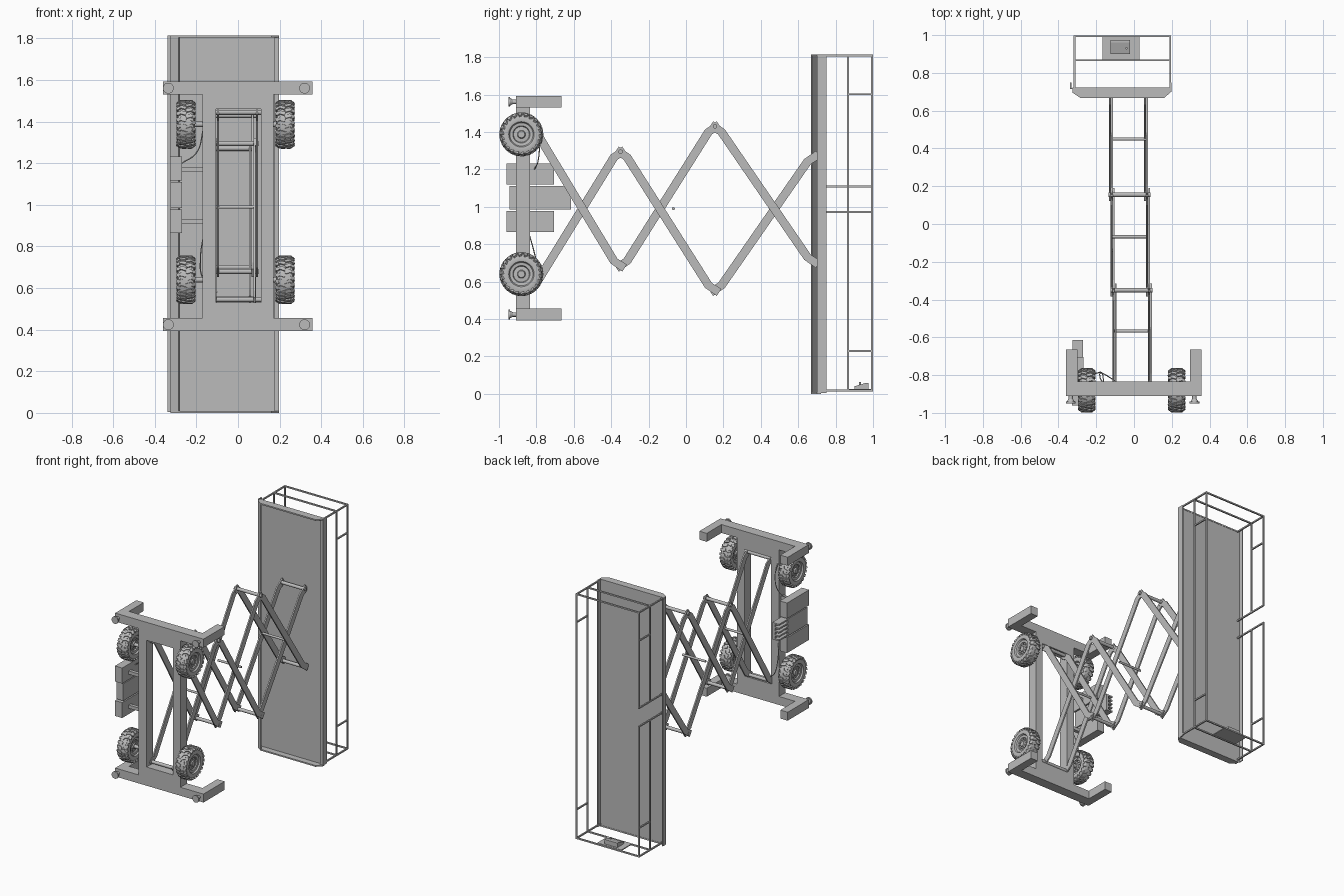
import bpy, bmesh, math
from mathutils import Vector, Matrix

if "Cube" in bpy.data.objects:
    bpy.data.objects.remove(bpy.data.objects["Cube"])

grey = bpy.data.materials.new("machine grey")
grey.use_nodes = True
grey.diffuse_color = (0.5, 0.5, 0.5, 1)
grey.node_tree.nodes["Principled BSDF"].inputs["Base Color"].default_value = (0.5, 0.5, 0.5, 1)


def finish(name, bm, smooth=False):
    bmesh.ops.recalc_face_normals(bm, faces=bm.faces)
    mesh = bpy.data.meshes.new(name)
    bm.to_mesh(mesh)
    bm.free()
    mesh.materials.append(grey)
    ob = bpy.data.objects.new(name, mesh)
    bpy.context.scene.collection.objects.link(ob)
    if smooth:
        bpy.ops.object.select_all(action="DESELECT")
        ob.select_set(True)
        bpy.context.view_layer.objects.active = ob
        bpy.ops.object.shade_smooth_by_angle(angle=math.radians(35))
    return ob


def add_box(bm, x, y, z):
    """Box from (low, high) pairs."""
    size = Matrix.Diagonal((x[1] - x[0], y[1] - y[0], z[1] - z[0], 1))
    mid = Matrix.Translation((sum(x) / 2, sum(y) / 2, sum(z) / 2))
    bmesh.ops.create_cube(bm, size=1, matrix=mid @ size)


def add_rod(bm, a, b, r, r2=None, sides=12):
    a, b = Vector(a), Vector(b)
    turn = (b - a).to_track_quat("Z", "Y").to_matrix().to_4x4()
    bmesh.ops.create_cone(bm, cap_ends=True, segments=sides, radius1=r,
                          radius2=r if r2 is None else r2, depth=(b - a).length,
                          matrix=Matrix.Translation((a + b) / 2) @ turn)


def add_prism(bm, outline, offset):
    """Flat outline pushed along an offset vector."""
    face = bm.faces.new([bm.verts.new(p) for p in outline])
    new = bmesh.ops.extrude_face_region(bm, geom=[face])["geom"]
    bmesh.ops.translate(bm, vec=offset, verts=[v for v in new if isinstance(v, bmesh.types.BMVert)])


def box(name, *spans):
    bm = bmesh.new()
    add_box(bm, *spans)
    return finish(name, bm)


# Chassis frame with its long opening
bm = bmesh.new()
CHASSIS_Y = (-0.91, -0.835)
for x in ((-0.17, -0.105), (0.11, 0.17)):
    add_box(bm, x, CHASSIS_Y, (0.455, 1.53))
for z in ((0.455, 0.53), (1.46, 1.53)):
    add_box(bm, (-0.105, 0.11), CHASSIS_Y, z)
finish("chassis_frame", bm)

# Outrigger beams, arms and screw feet at both ends
for end, z in (("lower", (0.393, 0.455)), ("upper", (1.53, 1.592))):
    bm = bmesh.new()
    add_box(bm, (-0.36, 0.357), CHASSIS_Y, z)
    for x in ((-0.36, -0.3), (0.297, 0.357)):
        add_box(bm, x, (-0.835, -0.665), z)
    finish(end + "_outrigger", bm)
    bm = bmesh.new()
    for x in (-0.335, 0.32):
        zc = sum(z) / 2
        add_rod(bm, (x, -0.95, zc), (x, -0.94, zc), 0.026, sides=20)
        add_rod(bm, (x, -0.94, zc), (x, -0.92, zc), 0.02, 0.009)
        add_rod(bm, (x, -0.93, zc), (x, -0.9, zc), 0.012)
    finish(end + "_feet", bm, True)

# Wheels: lathed tyre and rim, with staggered tread lugs
RADIUS, HALF = 0.111, 0.043
PROFILE = [(0.030, 0), (0.030, 0.018), (0.022, 0.022), (0.020, 0.042), (0.028, 0.046),
           (0.030, 0.062), (0.040, 0.068), (0.043, 0.085), (0.036, 0.105), (0.025, RADIUS)]


def wheel(name, cx, cz):
    bm = bmesh.new()
    full = PROFILE + [(-x, r) for x, r in reversed(PROFILE)]
    verts = [bm.verts.new((x, r, 0)) for x, r in full]
    edges = [bm.edges.new(pair) for pair in zip(verts, verts[1:])]
    bmesh.ops.spin(bm, geom=verts + edges, axis=(1, 0, 0), cent=(0, 0, 0),
                   angle=math.tau, steps=40, use_duplicate=False)
    bmesh.ops.remove_doubles(bm, verts=bm.verts, dist=0.0002)
    count = 22
    for side in (-1, 1):
        for i in range(count):
            turn = Matrix.Rotation(math.tau * (i + side * 0.25) / count, 4, "X")
            for x, width, r, tilt in ((0.014, 0.03, RADIUS, 0), (0.034, 0.02, RADIUS - 0.006, 0.6)):
                place = (Matrix.Translation((side * x, 0, r)) @ Matrix.Rotation(side * tilt, 4, "Y")
                         @ Matrix.Rotation(side * 0.3, 4, "Z"))
                bmesh.ops.create_cube(bm, size=1, matrix=turn @ place @ Matrix.Diagonal((width, 0.018, 0.012, 1)))
        for i in range(10):
            a = math.tau * i / 10
            y, z = 0.033 * math.cos(a), 0.033 * math.sin(a)
            add_rod(bm, (side * 0.018, y, z), (side * 0.027, y, z), 0.004, sides=6)
    ob = finish(name, bm, True)
    ob.location = (cx, -0.88, cz)


for row, cz in (("lower", 0.64), ("upper", 1.387)):
    wheel(row + "_right_wheel", -0.25, cz)
    wheel(row + "_left_wheel", 0.226, cz)
    bm = bmesh.new()
    add_rod(bm, (-0.25, -0.88, cz), (-0.16, -0.88, cz), 0.013)
    add_rod(bm, (0.16, -0.88, cz), (0.226, -0.88, cz), 0.013)
    finish(row + "_axles", bm, True)

# Side boxes and the ribbed battery tray
box("lower_side_box", (-0.327, -0.268), (-0.96, -0.705), (0.865, 0.978))
box("upper_side_box", (-0.327, -0.268), (-0.96, -0.705), (1.118, 1.232))
bm = bmesh.new()
add_box(bm, (-0.29, -0.27), (-0.945, -0.615), (0.985, 1.11))
add_box(bm, (-0.325, -0.29), (-0.945, -0.72), (0.985, 1.11))
for i in range(5):
    z = 0.985 + i * 0.0285
    add_box(bm, (-0.325, -0.29), (-0.72, -0.615), (z, z + 0.011))
finish("battery_tray", bm)
bm = bmesh.new()
for z in (0.92, 1.17):
    add_box(bm, (-0.27, -0.165), (-0.885, -0.86), (z - 0.012, z + 0.012))
finish("box_brackets", bm)

# Hoses beside the frame
hose = bpy.data.curves.new("hoses", "CURVE")
hose.dimensions = "3D"
hose.bevel_depth = 0.003
hose.bevel_resolution = 1
for path in (((-0.27, -0.81, 1.2), (-0.2, -0.79, 1.25), (-0.17, -0.79, 1.35), (-0.16, -0.84, 1.44)),
             ((-0.165, -0.84, 0.86), (-0.18, -0.81, 0.75), (-0.17, -0.79, 0.65), (-0.1, -0.83, 0.58))):
    spline = hose.splines.new("BEZIER")
    spline.bezier_points.add(len(path) - 1)
    for p, co in zip(spline.bezier_points, path):
        p.co = co
        p.handle_left_type = p.handle_right_type = "AUTO"
hose.materials.append(grey)
bpy.context.scene.collection.objects.link(bpy.data.objects.new("hoses", hose))

# Scissor arms: bent-tip bars, two crossing per side and stage
JOINTS = [(-0.845, 0.545, 1.445), (-0.35, 0.68, 1.295), (0.155, 0.55, 1.43), (0.685, 0.7, 1.272)]
SIDES = [(-0.102, 0.085), (-0.114, 0.075), (-0.122, 0.064)]


def add_arm(bm, a, b, x, width=0.045, thick=0.01):
    s = math.copysign(1, b[1] - a[1])
    a, b = Vector(a), Vector(b)
    tip = Vector((0.035, 0.03 * s))
    ext = Vector((0.022, 0.008 * s))
    path = [a - ext, a + tip, b - tip, b + ext]
    upper, lower = [], []
    for i, p in enumerate(path):
        d = (path[min(i + 1, 3)] - path[max(i - 1, 0)]).normalized()
        n = Vector((-d.y, d.x)) * width / 2
        upper.append(p + n)
        lower.append(p - n)
    add_prism(bm, [(x - thick / 2, p.x, p.y) for p in upper + lower[::-1]], (thick, 0, 0))


for i, xs in enumerate(SIDES):
    (ya, la, ha), (yb, lb, hb) = JOINTS[i], JOINTS[i + 1]
    bm = bmesh.new()
    for x in xs:
        add_arm(bm, (ya, la), (yb, hb), x - 0.0055)
        add_arm(bm, (ya, ha), (yb, lb), x + 0.0055)
    add_rod(bm, (xs[0], (ya + yb) / 2 + 0.03, 0.99), (xs[1], (ya + yb) / 2 + 0.03, 0.99), 0.008)
    finish("scissor_stage_%d" % (i + 1), bm)

bm = bmesh.new()
for (y, low, high), (x1, x2) in zip(JOINTS, ((-0.11, 0.115), (-0.124, 0.098), (-0.135, 0.087), (-0.13, 0.07))):
    for z in (low, high):
        add_rod(bm, (x1, y, z), (x2, y, z), 0.012, sides=16)
finish("pivot_bars", bm, True)

# Platform: deck sheet, side flanges and end plates
LEN = 1.815
box("deck", (-0.325, 0.195), (0.712, 0.72), (0.005, LEN - 0.005))
bm = bmesh.new()
cap = [(-0.325, 0.722), (-0.325, 0.695), (-0.285, 0.668), (0.16, 0.668), (0.197, 0.7), (0.197, 0.722)]
for z in (0, LEN - 0.01):
    add_prism(bm, [(x, y, z) for x, y in cap], (0, 0, 0.01))
finish("deck_end_plates", bm)
bm = bmesh.new()
flange = [(-0.325, 0.72), (-0.325, 0.695), (-0.285, 0.668), (-0.28, 0.674), (-0.318, 0.7), (-0.318, 0.72)]
add_prism(bm, [(x, y, 0) for x, y in flange], (0, 0, LEN))
add_box(bm, (-0.338, -0.325), (0.714, 0.72), (0.005, LEN))
add_box(bm, (-0.338, -0.332), (0.714, 0.75), (0.005, LEN))
add_box(bm, (0.19, 0.198), (0.7, 0.75), (0.005, LEN))
add_box(bm, (0.175, 0.192), (0.7, 0.714), (0.005, LEN))
finish("side_flanges", bm)

# Guard rails, with the entry gap on the right side
X1, X2, Z1, Z2, TOP, MID, FOOT = -0.315, 0.192, 0.018, 1.808, 0.994, 0.867, 0.715
T = 0.005


def add_tube(bm, a, b):
    add_box(bm, *[(min(p, q) - T, max(p, q) + T) for p, q in zip(a, b)])


bm = bmesh.new()
for y in (TOP, MID):
    add_tube(bm, (X2, y, Z1), (X2, y, Z2))
    for za, zb in ((Z1, 0.972), (1.108, Z2)):
        add_tube(bm, (X1, y, za), (X1, y, zb))
    for z in (Z1, Z2):
        add_tube(bm, (X1, y, z), (X2, y, z))
for x in (X1, X2):
    for z in (Z1, Z2):
        add_tube(bm, (x, FOOT, z), (x, TOP, z))
    for z in (0.228, 1.602):
        add_tube(bm, (x, MID, z), (x, TOP, z))
for z in (0.972, 1.108):
    add_tube(bm, (X1, FOOT, z), (X1, TOP, z))
finish("guard_rails", bm)

# Control panel on the end rail
box("control_plate", (-0.168, 0.028), (0.872, 0.99), (0.018, 0.025))
bm = bmesh.new()
side = [(0.9, 0.025), (0.975, 0.025), (0.975, 0.058), (0.96, 0.058), (0.9, 0.04)]
add_prism(bm, [(-0.125, y, z) for y, z in side], (0.105, 0, 0))
add_rod(bm, (-0.04, 0.93, 0.04), (-0.04, 0.93, 0.062), 0.006)
finish("control_box", bm)
